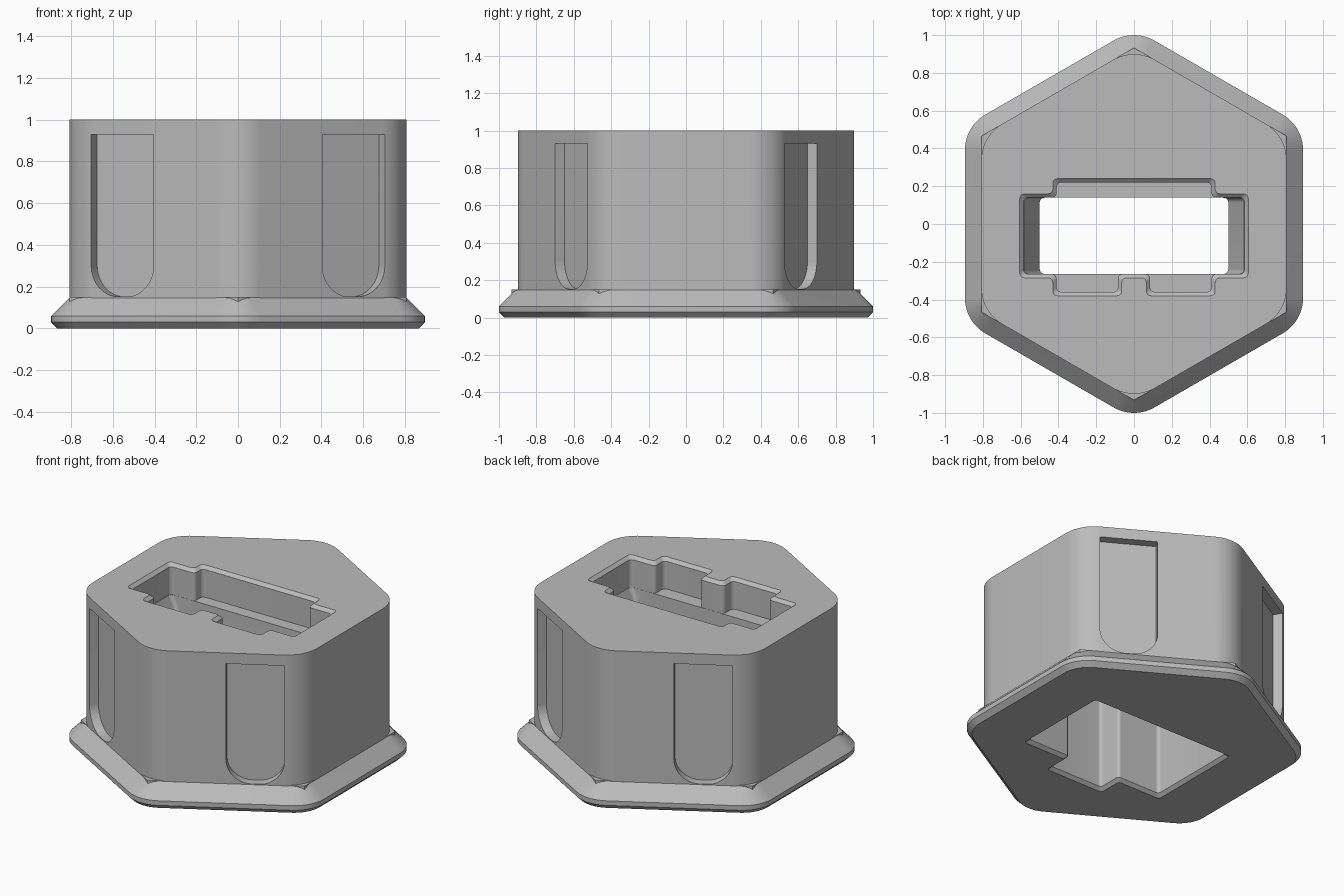
import bpy
import bmesh
import math
from mathutils import Vector

cube = bpy.data.objects.get("Cube")
if cube:
    bpy.data.objects.remove(cube, do_unlink=True)

grey = bpy.data.materials.new("plain grey")
grey.use_nodes = True
tone = (0.5, 0.5, 0.5, 1)
grey.diffuse_color = tone
grey.node_tree.nodes["Principled BSDF"].inputs["Base Color"].default_value = tone


def rounded(points, radii, seg=5):
    """Replace each corner of a 2D outline with an arc."""
    pts = [Vector(p) for p in points]
    if not isinstance(radii, (list, tuple)):
        radii = [radii] * len(pts)
    out = []
    for i, (p, r) in enumerate(zip(pts, radii)):
        if r <= 0:
            out.append(p)
            continue
        a = (pts[i - 1] - p).normalized()
        b = (pts[(i + 1) % len(pts)] - p).normalized()
        half = a.angle(b) / 2
        centre = p + (a + b).normalized() * (r / math.sin(half))
        start = p + a * (r / math.tan(half)) - centre
        end = p + b * (r / math.tan(half)) - centre
        for k in range(seg + 1):
            out.append(centre + start.lerp(end, k / seg).normalized() * r)
    return out


def loft(name, rings):
    """Closed solid through rings of 3D points."""
    bm = bmesh.new()
    loops = [[bm.verts.new(p) for p in ring] for ring in rings]
    n = len(loops[0])
    for low, high in zip(loops, loops[1:]):
        for i in range(n):
            j = (i + 1) % n
            bm.faces.new((low[i], low[j], high[j], high[i]))
    bm.faces.new(loops[0][::-1])
    bm.faces.new(loops[-1])
    bmesh.ops.recalc_face_normals(bm, faces=bm.faces[:])
    mesh = bpy.data.meshes.new(name)
    bm.to_mesh(mesh)
    bm.free()
    obj = bpy.data.objects.new(name, mesh)
    mesh.materials.append(grey)
    bpy.context.collection.objects.link(obj)
    return obj


def at_height(outline, z):
    return [(p.x, p.y, z) for p in outline]


def hexagon(apothem, r):
    size = apothem / math.cos(math.pi / 6)
    corners = [(size * math.cos(a), size * math.sin(a))
               for a in (math.radians(30 + 60 * k) for k in range(6))]
    return rounded(corners, r, 10)


def combine(target, tool, operation):
    tool.hide_render = True
    mod = target.modifiers.new(tool.name, "BOOLEAN")
    mod.operation = operation
    mod.solver = "EXACT"
    mod.object = tool
    bpy.context.view_layer.objects.active = target
    bpy.ops.object.modifier_apply(modifier=mod.name)
    bpy.data.objects.remove(tool, do_unlink=True)


# Hexagonal body with rounded corners
APOTHEM = 0.808
body = hexagon(APOTHEM, 0.22)
housing = loft("hex_housing", [at_height(body, 0.1), at_height(body, 1)])

# Chamfered base flange, and the sharp-cornered lip at its top
flange = loft("base_flange", [at_height(hexagon(a, a - 0.68), z) for z, a in
                              ((0, 0.865), (0.03, 0.895), (0.06, 0.895), (0.149, 0.806))])
combine(housing, flange, "UNION")
sharp = hexagon(APOTHEM - 0.0005, 0)
combine(housing, loft("corner_lip", [at_height(sharp, 0.1), at_height(sharp, 0.15)]), "UNION")

# Round-bottomed recesses on the four slanted sides
slot = rounded([(0, 0.152), (0.346, 0.152), (0.346, 0.93), (0, 0.93)],
               [0.15, 0.15, 0, 0], 10)
normal = Vector((0.5, math.sqrt(0.75)))
along = Vector((normal.y, -normal.x))
for sx in (-1, 1):
    for sy in (-1, 1):
        rings = []
        for depth in (APOTHEM - 0.058, 1.0):
            flat = [(normal * depth + along * p.x, p.y) for p in slot]
            rings.append([(sx * q.x, sy * q.y, z) for q, z in flat])
        combine(housing, loft("side_slot", rings), "DIFFERENCE")


# Notched top pocket with a chamfered rim
def pocket(d):
    right = [(0.085 - d, -0.265 - d), (0.085 - d, -0.36 - d), (0.41 + d, -0.36 - d),
             (0.41 + d, -0.265 - d), (0.585 + d, -0.265 - d), (0.585 + d, 0.14 + d),
             (0.41 + d, 0.14 + d), (0.41 + d, 0.22 + d)]
    return rounded(right + [(-x, y) for x, y in reversed(right)], 0.025)


combine(housing, loft("top_pocket", [at_height(pocket(d), z) for z, d in
                                     ((0.8, 0), (0.98, 0), (1.02, 0.04))]), "DIFFERENCE")


# Lower cavity with a keyway, opening through the base
def cavity(d):
    right = [(0.19 + d, -0.53 - d), (0.19 + d, -0.37 - d),
             (0.5 + d, -0.37 - d), (0.5 + d, 0.245 + d)]
    return rounded(right + [(-x, y) for x, y in reversed(right)], 0.02)


combine(housing, loft("lower_cavity", [at_height(cavity(d), z) for z, d in
                                       ((-0.01, 0.03), (0.02, 0), (0.6, 0))]), "DIFFERENCE")


# Tapered shaft joining the pocket to the cavity
def shaft(w):
    return rounded([(-w, -0.264), (w, -0.264), (w, 0.139), (-w, 0.139)], 0.025)


combine(housing, loft("shaft", [at_height(shaft(w), z) for z, w in
                                ((0.59, 0.495), (0.8, 0.583), (0.82, 0.583))]), "DIFFERENCE")

# Smooth the rounded corners and keep the edges sharp
bpy.ops.object.select_all(action="DESELECT")
housing.select_set(True)
bpy.context.view_layer.objects.active = housing
bpy.ops.object.shade_smooth_by_angle(angle=math.radians(25))
